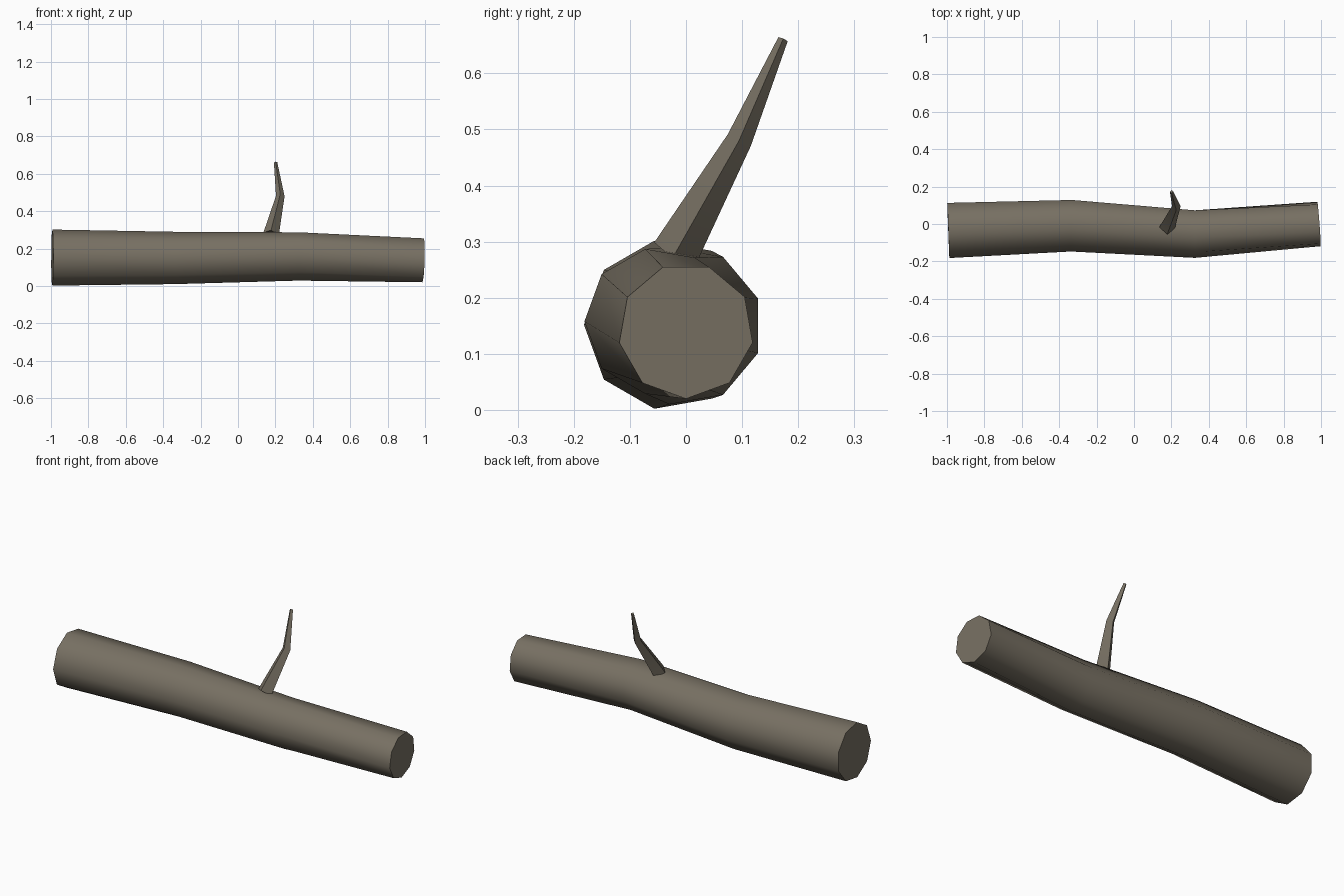
import bpy, bmesh, math
from mathutils import Vector

cube = bpy.data.objects.get("Cube")
if cube:
    bpy.data.objects.remove(cube)

bark = bpy.data.materials.new("grey_brown_bark")
bark.use_nodes = True
colour = (0.185, 0.162, 0.124, 1)
bark.diffuse_color = colour
bark.node_tree.nodes["Principled BSDF"].inputs["Base Color"].default_value = colour


def limb(name, path, sides, side_hint, smooth_angle):
    """Tapered tube; path holds (centre, radius, start angle in degrees)."""
    centres = [Vector(p[0]) for p in path]
    bm = bmesh.new()
    rings = []
    for i, (_, radius, start) in enumerate(path):
        # Each ring faces along the average of its neighbouring segments
        ahead = centres[min(i + 1, len(path) - 1)]
        behind = centres[max(i - 1, 0)]
        axis = (ahead - behind).normalized()
        u = Vector(side_hint)
        u = (u - axis * u.dot(axis)).normalized()
        v = axis.cross(u)
        ring = []
        for k in range(sides):
            a = math.radians(start) + math.tau * k / sides
            ring.append(bm.verts.new(centres[i] + radius * (u * math.cos(a) + v * math.sin(a))))
        rings.append(ring)
    for low, high in zip(rings, rings[1:]):
        for k in range(sides):
            n = (k + 1) % sides
            bm.faces.new((low[k], low[n], high[n], high[k]))
    bm.faces.new(rings[0][::-1])
    bm.faces.new(rings[-1])
    bmesh.ops.recalc_face_normals(bm, faces=bm.faces)
    mesh = bpy.data.meshes.new(name)
    bm.to_mesh(mesh)
    bm.free()
    mesh.materials.append(bark)
    obj = bpy.data.objects.new(name, mesh)
    bpy.context.collection.objects.link(obj)
    bpy.ops.object.select_all(action='DESELECT')
    obj.select_set(True)
    bpy.context.view_layer.objects.active = obj
    bpy.ops.object.shade_smooth_by_angle(angle=math.radians(smooth_angle))
    return obj


# Gently bent log, nine-sided and thinner towards the left end
limb("log", [((-0.993, -0.03, 0.152), 0.152, 180),
             ((-0.335, -0.005, 0.15), 0.142, 180),
             ((0.325, -0.05, 0.158), 0.131, 180),
             ((0.989, 0.0, 0.141), 0.121, 190)], 9, (0, 1, 0), 60)

# Thin crooked twig on top of the log
limb("twig", [((0.177, -0.02, 0.278), 0.042, 0),
              ((0.226, 0.095, 0.481), 0.023, 0),
              ((0.201, 0.173, 0.661), 0.009, 0)], 4, (1, 0, 0), 40)
